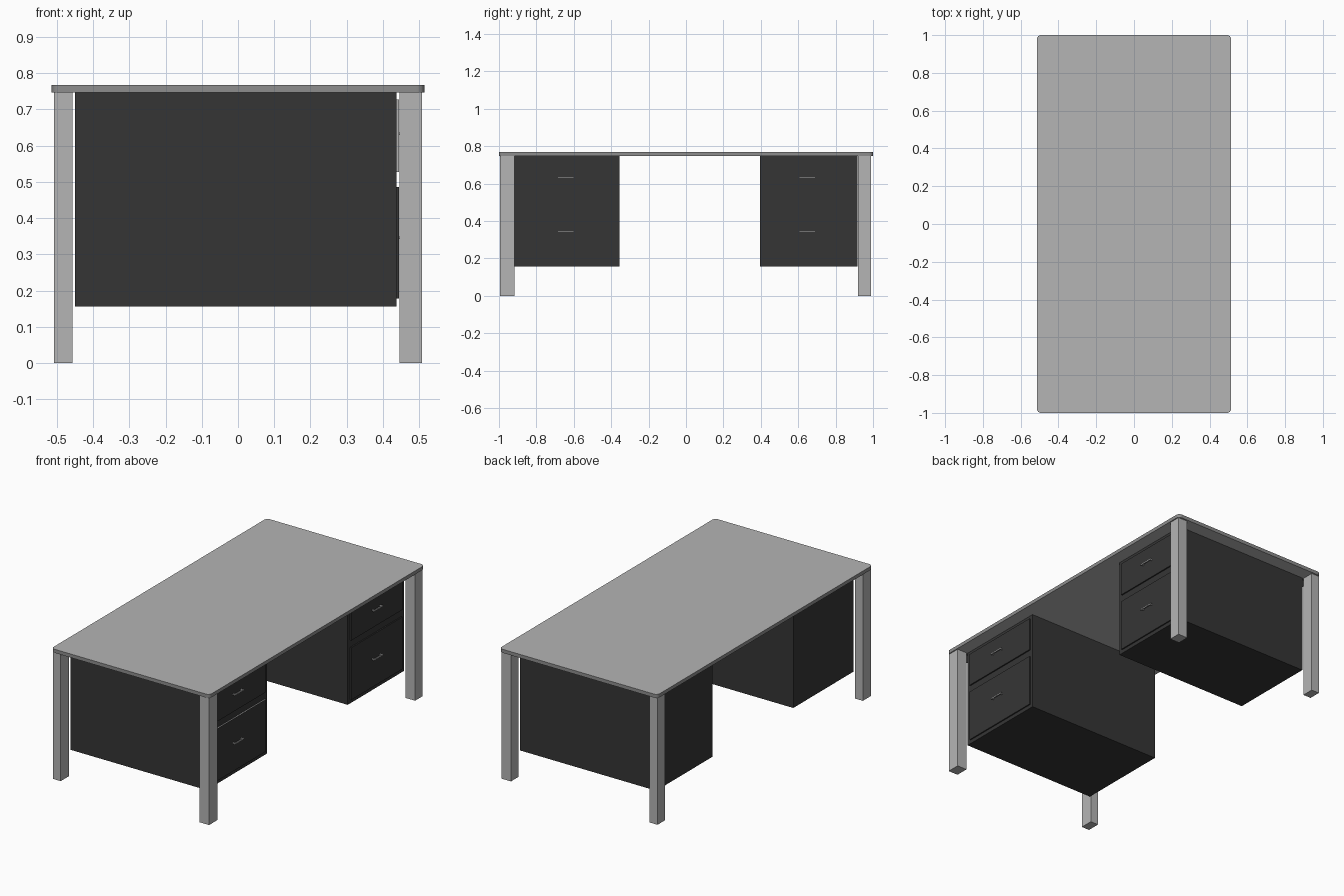
import bpy, bmesh, math

if "Cube" in bpy.data.objects:
    bpy.data.objects.remove(bpy.data.objects["Cube"])


def material(name, v):
    m = bpy.data.materials.new(name)
    m.diffuse_color = (v, v, v, 1)
    m.use_nodes = True
    m.node_tree.nodes["Principled BSDF"].inputs["Base Color"].default_value = m.diffuse_color
    return m


GREY = material("light grey", 0.46)
EDGE = material("mid grey edge", 0.27)
DARK = material("charcoal", 0.036)


def finish(name, bm, mats):
    bmesh.ops.recalc_face_normals(bm, faces=bm.faces)
    me = bpy.data.meshes.new(name)
    bm.to_mesh(me)
    bm.free()
    for m in mats:
        me.materials.append(m)
    ob = bpy.data.objects.new(name, me)
    bpy.context.collection.objects.link(ob)
    return ob


def add_box(bm, x, y, z):
    vs = bmesh.ops.create_cube(bm, size=1)["verts"]
    for v in vs:
        v.co = [a[0] if c < 0 else a[1] for a, c in zip((x, y, z), v.co)]


def box(name, x, y, z, mat):
    bm = bmesh.new()
    add_box(bm, x, y, z)
    return finish(name, bm, [mat])


# Tabletop: rounded rectangle with a darker rim
bm = bmesh.new()
W, L, R = 0.514, 1.0, 0.022
Z0, Z1 = 0.747, 0.768
ring = []
for k, (sx, sy) in enumerate(((1, 1), (-1, 1), (-1, -1), (1, -1))):
    for i in range(7):
        a = math.pi / 2 * (k + i / 6)
        ring.append(bm.verts.new((sx * (W - R) + R * math.cos(a),
                                  sy * (L - R) + R * math.sin(a), Z0)))
base = bm.faces.new(ring)
ext = bmesh.ops.extrude_face_region(bm, geom=[base], use_keep_orig=True)["geom"]
for v in ext:
    if isinstance(v, bmesh.types.BMVert):
        v.co.z = Z1
bm.normal_update()
for f in bm.faces:
    f.material_index = 0 if abs(f.normal.z) > 0.5 else 1
finish("tabletop", bm, [GREY, EDGE])

# Four legs, the drawer-side pair a little wider
for side, x in (("back", (-0.508, -0.457)), ("drawer_side", (0.445, 0.508))):
    for end, y in (("front", (-0.994, -0.917)), ("rear", (0.919, 0.99))):
        box(f"{side}_{end}_leg", x, y, (0, Z0), GREY)


# Drawer front: some edges of the front pedestal's drawers are light
def drawer(name, y, z, light):
    bm = bmesh.new()
    add_box(bm, (0.436, 0.4445), y, z)
    bm.normal_update()
    for f in bm.faces:
        f.material_index = int(any(f.normal[i] * s > 0.5 for i, s in light))
    finish(name, bm, [DARK, GREY])


# Handle: slim bar on two posts
def handle(name, yc, zc):
    bm = bmesh.new()
    add_box(bm, (0.455, 0.461), (yc - 0.044, yc + 0.044), (zc - 0.004, zc + 0.004))
    for s in (-1, 1):
        yp = yc + s * 0.036
        add_box(bm, (0.444, 0.456), (yp - 0.004, yp + 0.004), (zc - 0.003, zc + 0.003))
    finish(name, bm, [GREY])


# Two pedestals with two drawers each
for end, body, face, yc in (("front", (-0.916, -0.355), (-0.89, -0.374), -0.644),
                            ("rear", (0.395, 0.918), (0.418, 0.893), 0.648)):
    box(f"{end}_pedestal", (-0.449, 0.437), body, (0.157, Z0), DARK)
    front = end == "front"
    drawer(f"{end}_upper_drawer", face, (0.528, 0.727), [(1, -1)] if front else [])
    drawer(f"{end}_lower_drawer", face, (0.179, 0.486), [(2, 1)] if front else [])
    handle(f"{end}_upper_handle", yc, 0.633)
    handle(f"{end}_lower_handle", yc, 0.346)
